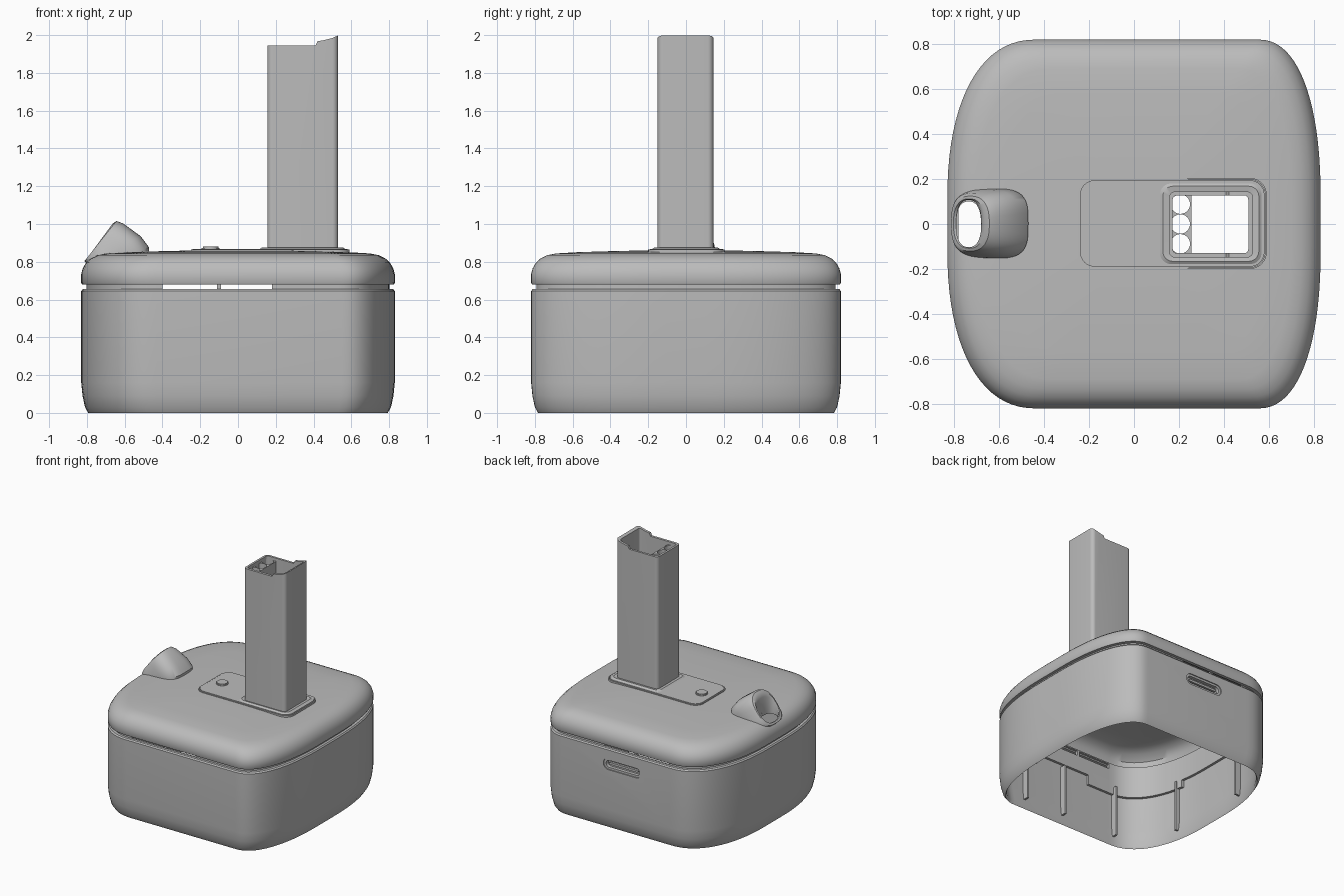
import bpy, bmesh, math
from mathutils import Vector

cube = bpy.data.objects.get("Cube")
if cube:
    bpy.data.objects.remove(cube)

grey = bpy.data.materials.new("plain_grey")
grey.use_nodes = True
COLOUR = (0.5, 0.5, 0.5, 1)
grey.diffuse_color = COLOUR
grey.node_tree.nodes["Principled BSDF"].inputs["Base Color"].default_value = COLOUR


def sgnpow(v, p):
    return math.copysign(abs(v) ** p, v)


def super_oval(hx, hy, n, count=40):
    """Superellipse points in the plane."""
    angles = [math.tau * i / count for i in range(count)]
    return [(hx * sgnpow(math.cos(a), 2 / n), hy * sgnpow(math.sin(a), 2 / n)) for a in angles]


def round_rect(x0, x1, y0, y1, r, steps=8):
    pts = []
    for k, (cx, cy) in enumerate([(x1 - r, y1 - r), (x0 + r, y1 - r), (x0 + r, y0 + r), (x1 - r, y0 + r)]):
        for i in range(steps + 1):
            a = math.pi / 2 * (k + i / steps)
            pts.append((cx + r * math.cos(a), cy + r * math.sin(a)))
    return pts


def housing_outline(d, z, steps=20):
    """Bulging square with wider corners on the -x side, shrunk inward by d."""
    pts = []
    for k, (cx, rx, sx, sy) in enumerate([(.55, .28, 1, 1), (-.43, .4, -1, 1), (-.43, .4, -1, -1), (.55, .28, 1, -1)]):
        for i in range(steps + 1):
            a = math.pi / 2 * (i / steps if k % 2 == 0 else 1 - i / steps)
            x = cx + sx * rx * math.cos(a) ** (2 / 2.3)
            y = sy * (.1 + .72 * math.sin(a) ** (2 / 2.3))
            pts.append(Vector((x * (1 - d / .83), y * (1 - d / .82), z)))
    return pts


def loft(name, rings, closed=False):
    """Skin a stack of rings; closed joins last to first, otherwise the ends are capped."""
    bm = bmesh.new()
    loops = [[bm.verts.new(p) for p in ring] for ring in rings]
    n = len(loops[0])
    pairs = list(zip(loops, loops[1:])) + ([(loops[-1], loops[0])] if closed else [])
    for a, b in pairs:
        for i in range(n):
            j = (i + 1) % n
            bm.faces.new((a[i], a[j], b[j], b[i]))
    if not closed:
        bm.faces.new(loops[0])
        bm.faces.new(loops[-1])
    bmesh.ops.recalc_face_normals(bm, faces=bm.faces)
    mesh = bpy.data.meshes.new(name)
    bm.to_mesh(mesh)
    bm.free()
    mesh.materials.append(grey)
    obj = bpy.data.objects.new(name, mesh)
    bpy.context.collection.objects.link(obj)
    return obj


def prism(name, pts, lo, hi, axis="z"):
    def place(p, h):
        return (p[0], p[1], h) if axis == "z" else (p[0], h, p[1])
    return loft(name, [[place(p, h) for p in pts] for h in (lo, hi)])


def tube(name, outer, inner, lo, hi, axis="z"):
    def place(p, h):
        return (p[0], p[1], h) if axis == "z" else (p[0], h, p[1])
    order = [(outer, lo), (outer, hi), (inner, hi), (inner, lo)]
    return loft(name, [[place(p, h) for p in pts] for pts, h in order], closed=True)


def box(name, x0, x1, y0, y1, z0, z1):
    return prism(name, [(x0, y0), (x1, y0), (x1, y1), (x0, y1)], z0, z1)


def cut(obj, *cutters):
    for cutter in cutters:
        cutter.hide_render = True
        mod = obj.modifiers.new("cut", "BOOLEAN")
        mod.operation, mod.solver, mod.object = "DIFFERENCE", "EXACT", cutter
    graph = bpy.context.evaluated_depsgraph_get()
    mesh = bpy.data.meshes.new_from_object(obj.evaluated_get(graph))
    obj.modifiers.clear()
    obj.data = mesh
    for cutter in cutters:
        bpy.data.objects.remove(cutter)


def circle(x, y, r, count=32):
    return [(x + px, y + py) for px, py in super_oval(r, r, 2, count)]


# Open-bottomed housing wall with a vent slot in the back
wall = [(.037, 0), (.02, .03), (.007, .09), (0, .16), (0, .645), (.008, .655),
        (.03, .655), (.03, .16), (.045, .02)]
body = loft("body", [housing_outline(*p) for p in wall], closed=True)
cut(body, prism("slot_cutter", round_rect(-.17, .17, .485, .575, .044), .7, .9, "y"))
tube("slot_frame", round_rect(-.17, .17, .485, .575, .044), round_rect(-.15, .15, .502, .558, .027), .78, .812, "y")
prism("slot_back", round_rect(-.16, .16, .49, .57, .039), .775, .785, "y")
prism("slot_bar", round_rect(-.13, .13, .521, .539, .008), .78, .803, "y")

# Domed lid, pierced for the tower and the spout
dome = [(.55, .832), (.25, .826), (.14, .818), (.08, .795), (.04, .75), (.03, .68),
        (.004, .68), (0, .688), (0, .735), (.008, .765), (.025, .795), (.05, .818), (.085, .835),
        (.13, .844), (.25, .851), (.45, .857), (.6, .86)]
lid = loft("lid", [housing_outline(*p) for p in dome])
spout_hole = [(x - .735, y - .005) for x, y in super_oval(.055, .105, 2.5)]
cut(lid, prism("tower_hole", round_rect(.16, .525, -.145, .14, .03), .6, 1),
    prism("spout_hole", spout_hole, .6, 1))

# Inner collar joining lid and wall, open at the front and back
collar = loft("collar", [housing_outline(d, z) for d, z in [(.028, .44), (.028, .7), (.05, .7), (.05, .44)]], closed=True)
cut(collar, box("gap_left", -.4, -.11, -1, 1, .65, .69), box("gap_right", -.09, .18, -1, 1, .65, .69),
    box("notch_front", -.2, .3, -1, 1, .3, .52), box("notch_side", -1, 1, -.35, .2, .3, .5),
    prism("collar_slot", round_rect(-.17, .17, .485, .575, .044), .6, .9, "y"))

# Stiffening ribs inside the walls
for i, x in enumerate((-.45, .05, .42)):
    for side, y in (("front", -.79), ("back", .74)):
        if side == "front" or x != .05:
            box(f"rib_{side}_{i}", x - .008, x + .008, y, y + .05, .08, .5)
for i, y in enumerate((-.4, .3)):
    box(f"rib_left_{i}", .75, .8, y - .008, y + .008, .08, .5)
    box(f"rib_right_{i}", -.79, -.74, y - .008, y + .008, .08, .5)

# Control plate and button
plate = tube("control_plate", round_rect(-.25, .59, -.2, .205, .075), round_rect(-.243, .583, -.193, .198, .069), .84, .866)
panel = prism("control_panel", round_rect(-.24, .58, -.19, .195, .066), .84, .868)
cut(panel, prism("panel_hole", round_rect(.16, .525, -.145, .14, .03), .6, 1))
tube("button_rim", circle(-.145, .005, .047), circle(-.145, .005, .041), .85, .874)
prism("button", circle(-.145, .005, .041), .85, .88)

# Collar around the tower foot
foot_out, foot_in = round_rect(.115, .567, -.178, .18, .05), round_rect(.155, .53, -.15, .145, .03)
foot_mid = round_rect(.128, .555, -.166, .168, .045)
loft("tower_foot", [[(x, y, z) for x, y in ring] for ring, z in
                    [(foot_out, .85), (foot_out, .868), (foot_mid, .876), (foot_in, .872), (foot_in, .85)]], closed=True)

# Hollow tower with a stepped, sweeping top edge
tower = tube("tower", round_rect(.155, .53, -.15, .145, .03), round_rect(.172, .508, -.13, .127, .018), .81, 2.0)
top_edge = [(.1, 1.945), (.41, 1.945), (.422, 1.968), (.455, 1.973), (.5, 1.985), (.535, 2.0), (.535, 2.1), (.1, 2.1)]
cut(tower, prism("top_cutter", top_edge, -.3, .3, "y"))

# Cable block with three bores inside the tower
block = box("cable_block", .162, .255, -.135, .132, .81, 1.92)
cut(block, *[prism(f"bore_{i}", circle(.206, y, .043), .7, 2.1) for i, y in enumerate((-.088, 0, .088))])

# Hooded spout leaning toward -x
def hood(cx, cz, hx, hy, rise, n, cy=.002):
    """Superellipse ring tilted by rise along x."""
    return [(cx + x, cy + y, cz + rise * x / hx) for x, y in super_oval(hx, hy, n, 48)]

loft("spout", [
    hood(-.635, .81, .163, .153, .02, 3.6),
    hood(-.636, .835, .166, .155, .04, 3.5),
    hood(-.66, .865, .145, .15, .07, 3.2),
    hood(-.71, .902, .103, .135, .1, 2.8),
    hood(-.728, .91, .085, .122, .106, 2.5),
    hood(-.733, .908, .07, .11, .095, 2.4),
    hood(-.735, .89, .056, .105, .08, 2.4),
    hood(-.735, .81, .056, .105, .02, 2.4)], closed=True)

# Smooth shading with crisp edges
bpy.ops.object.select_all(action="DESELECT")
for obj in bpy.context.collection.objects:
    if obj.type == "MESH":
        obj.select_set(True)
        bpy.context.view_layer.objects.active = obj
bpy.ops.object.shade_smooth_by_angle(angle=math.radians(35))
